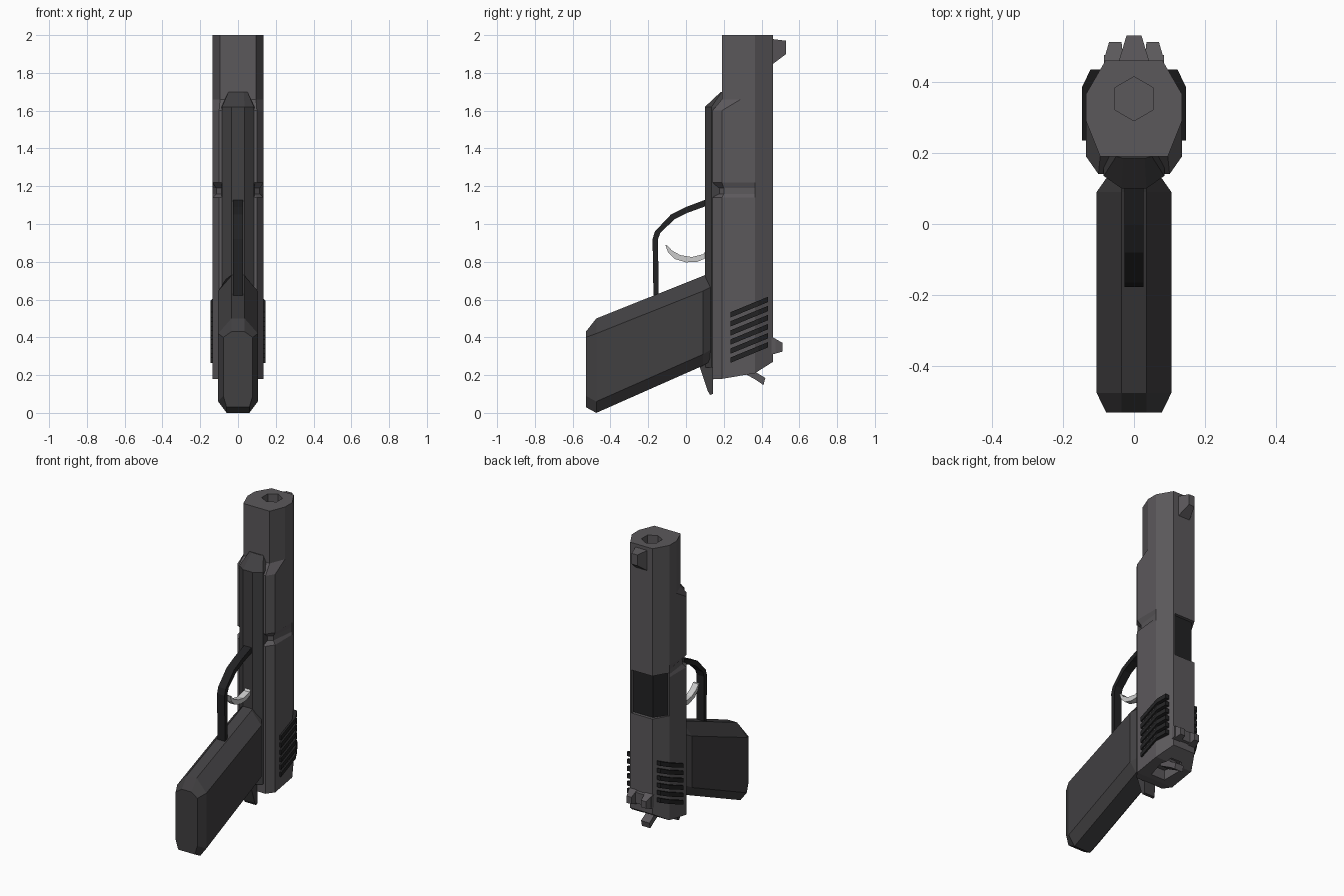
import bpy, bmesh
from mathutils import Vector
from math import sin, cos, pi

if "Cube" in bpy.data.objects:
    bpy.data.objects.remove(bpy.data.objects["Cube"])


def material(name, r, g, b):
    m = bpy.data.materials.new(name)
    m.diffuse_color = (r, g, b, 1)
    m.use_nodes = True
    m.node_tree.nodes["Principled BSDF"].inputs["Base Color"].default_value = m.diffuse_color
    return m


STEEL = material("slide_grey", 0.105, 0.098, 0.105)
FRAME = material("frame_grey", 0.052, 0.050, 0.053)
DARK = material("black", 0.016, 0.016, 0.017)
LIGHT = material("light_metal", 0.55, 0.55, 0.53)


def make(name, verts, faces, mat):
    bm = bmesh.new()
    vs = [bm.verts.new(v) for v in verts]
    for f in faces:
        bm.faces.new([vs[i] for i in f])
    bmesh.ops.recalc_face_normals(bm, faces=bm.faces)
    me = bpy.data.meshes.new(name)
    bm.to_mesh(me)
    bm.free()
    me.materials.append(mat)
    ob = bpy.data.objects.new(name, me)
    bpy.context.collection.objects.link(ob)
    return ob


def prism(name, pts, axis, a, b, mat, shear=0.0, taper=1.0):
    """Extrude a (y,z) outline along x, or an (x,y) outline along z."""
    n = len(pts)
    if axis == 'x':
        verts = [(t, p, q) for t in (a, b) for p, q in pts]
    else:
        verts = [(p, q, t + shear * q) for t in (a, b) for p, q in pts]
    faces = [(i, (i + 1) % n, n + (i + 1) % n, n + i) for i in range(n)]
    faces += [tuple(range(n)), tuple(range(n, 2 * n))]
    return make(name, verts, faces, mat)


def loft(name, halves, mat):
    """Join half sections (x >= 0), mirrored in x; caps are strips between pairs."""
    k = len(halves[0])
    n = 2 * k
    verts = []
    for h in halves:
        verts += list(h) + [(-x, y, z) for x, y, z in reversed(h)]
    faces = []
    for r in range(len(halves) - 1):
        o = r * n
        faces += [(o + i, o + (i + 1) % n, o + n + (i + 1) % n, o + n + i) for i in range(n)]
    for o in (0, (len(halves) - 1) * n):
        faces += [(o + i, o + i + 1, o + n - 2 - i, o + n - 1 - i) for i in range(k - 1)]
    return make(name, verts, faces, mat)


def cut(ob, cutter):
    m = ob.modifiers.new("cut", 'BOOLEAN')
    m.operation = 'DIFFERENCE'
    m.solver = 'EXACT'
    m.object = cutter
    cutter.hide_render = True
    cutter.hide_viewport = True


# Slide: narrow belly near the muzzle, flared rails below, slanted rear
UPPER = [(0.135, 0.365), (0.08, 0.46)]
NARROW = [(0.095, 0.19), (0.135, 0.29)] + UPPER
WIDE = [(0.10, 0.14), (0.135, 0.19)] + UPPER
NOTCH = [(0.085, 0.175), (0.115, 0.20)] + UPPER
rear = [(x, y, z) for (x, y), z in zip(WIDE, (0.18, 0.18, 0.21, 0.27))]
stations = [(WIDE, 1.14), (NOTCH, 1.16), (NOTCH, 1.19), (WIDE, 1.22),
            (WIDE, 1.60), (NARROW, 1.66), (NARROW, 2.0)]
slide = loft("slide", [rear] + [[(x, y, z) for x, y in s] for s, z in stations], STEEL)

# Muzzle bore, ejection port and rear pocket cut-outs
hexagon = [(0.062 * sin(i * pi / 3), 0.352 + 0.062 * cos(i * pi / 3)) for i in range(6)]
cut(slide, prism("bore_cutter", hexagon, 'z', 1.88, 2.1, STEEL))
port = [(0.07, 0.5), (-0.2, 0.5), (-0.2, 0.365), (-0.122, 0.365), (-0.07, 0.44), (0.07, 0.44)]
cut(slide, prism("port_cutter", port, 'z', 0.89, 1.17, STEEL))
pocket = [(-0.05, 0.22), (0.05, 0.22), (0.07, 0.33), (0.04, 0.39), (-0.04, 0.39), (-0.07, 0.33)]
cut(slide, prism("pocket_cutter", pocket, 'z', 0.1, 0.25, STEEL))
prism("chamber_block", [(0.068, 0.443), (-0.072, 0.443), (-0.126, 0.367), (-0.1, 0.35), (0.05, 0.40)],
      'z', 0.892, 1.168, DARK)

# Frame under the slide with a sloped nose
body = [(0.035, 0.10), (0.085, 0.135), (0.09, 0.21)]
nose = [(0.03, 0.185, 1.70), (0.05, 0.19, 1.70), (0.05, 0.21, 1.70)]
loft("frame", [[(x, y, 0.24) for x, y in body], [(x, y, 1.62) for x, y in body], nose], FRAME)


# Grip: faceted sections running from the butt up to the frame
def grip_section(y, low, high, wide, edge):
    return [(0.035, y, high), (wide, y, high - edge), (wide, y, low + 0.06), (0.06, y, low)]


loft("grip", [grip_section(-0.53, 0.03, 0.43, 0.078, 0.03),
              grip_section(-0.475, 0.0, 0.50, 0.105, 0.08),
              grip_section(0.09, 0.25, 0.725, 0.105, 0.08),
              grip_section(0.14, 0.28, 0.75, 0.07, 0.08)], FRAME)

# Tang behind the grip
prism("tang", [(0.07, 0.25), (0.115, 0.115), (0.128, 0.095), (0.142, 0.10), (0.148, 0.30), (0.09, 0.32)],
      'x', -0.04, 0.04, FRAME)

# Trigger guard and trigger
outer = [(0.12, 1.135), (0.0, 1.09), (-0.08, 1.05), (-0.165, 0.96), (-0.177, 0.92), (-0.172, 0.60)]
inner = [(-0.145, 0.60), (-0.148, 0.92), (-0.135, 0.955), (-0.06, 1.025), (0.01, 1.06), (0.12, 1.10)]
prism("trigger_guard", outer + inner, 'x', -0.027, 0.027, DARK)
prism("trigger", [(-0.11, 0.89), (-0.095, 0.85), (-0.06, 0.815), (0.0, 0.797), (0.06, 0.80), (0.12, 0.825),
                  (0.12, 0.875), (0.09, 0.84), (0.03, 0.825), (-0.03, 0.835), (-0.075, 0.86), (-0.10, 0.888)],
      'x', -0.02, 0.02, LIGHT)

# Slanted grip ribs on both sides of the slide
RIB = [(0.12, 0.235), (0.146, 0.235), (0.146, 0.385), (0.122, 0.435), (0.085, 0.435)]
for side, s in (("right", 1), ("left", -1)):
    for i in range(6):
        z = 0.265 + 0.048 * i - 0.41 * 0.235
        prism(f"rib_{side}_{i}", [(s * x, y) for x, y in RIB], 'z', z, z + 0.028, DARK, shear=0.41)

# Front sight tapering toward its top
loft("front_sight", [[(0.045, 0.45, 1.84), (0.045, 0.45, 1.98)],
                     [(0.021, 0.53, 1.90), (0.021, 0.53, 1.97)]], STEEL)

# Rear sight: base bar and two posts
prism("rear_sight_base", [(0.44, 0.31), (0.475, 0.32), (0.475, 0.39), (0.44, 0.40)], 'x', -0.085, 0.085, STEEL)
for side, s in (("right", 1), ("left", -1)):
    post = [(s * x, y, z) for x, y, z in (
        (0.03, 0.46, 0.31), (0.085, 0.46, 0.31), (0.085, 0.46, 0.40), (0.03, 0.46, 0.40),
        (0.035, 0.512, 0.325), (0.07, 0.512, 0.325), (0.07, 0.512, 0.37), (0.035, 0.512, 0.37))]
    make(f"rear_sight_post_{side}", post,
         [(0, 1, 2, 3), (4, 5, 6, 7)] + [(i, (i + 1) % 4, 4 + (i + 1) % 4, 4 + i) for i in range(4)], STEEL)

# Hammer
prism("hammer", [(0.27, 0.26), (0.28, 0.225), (0.37, 0.175), (0.41, 0.147), (0.42, 0.185), (0.37, 0.215), (0.34, 0.26)],
      'x', -0.03, 0.03, STEEL)
